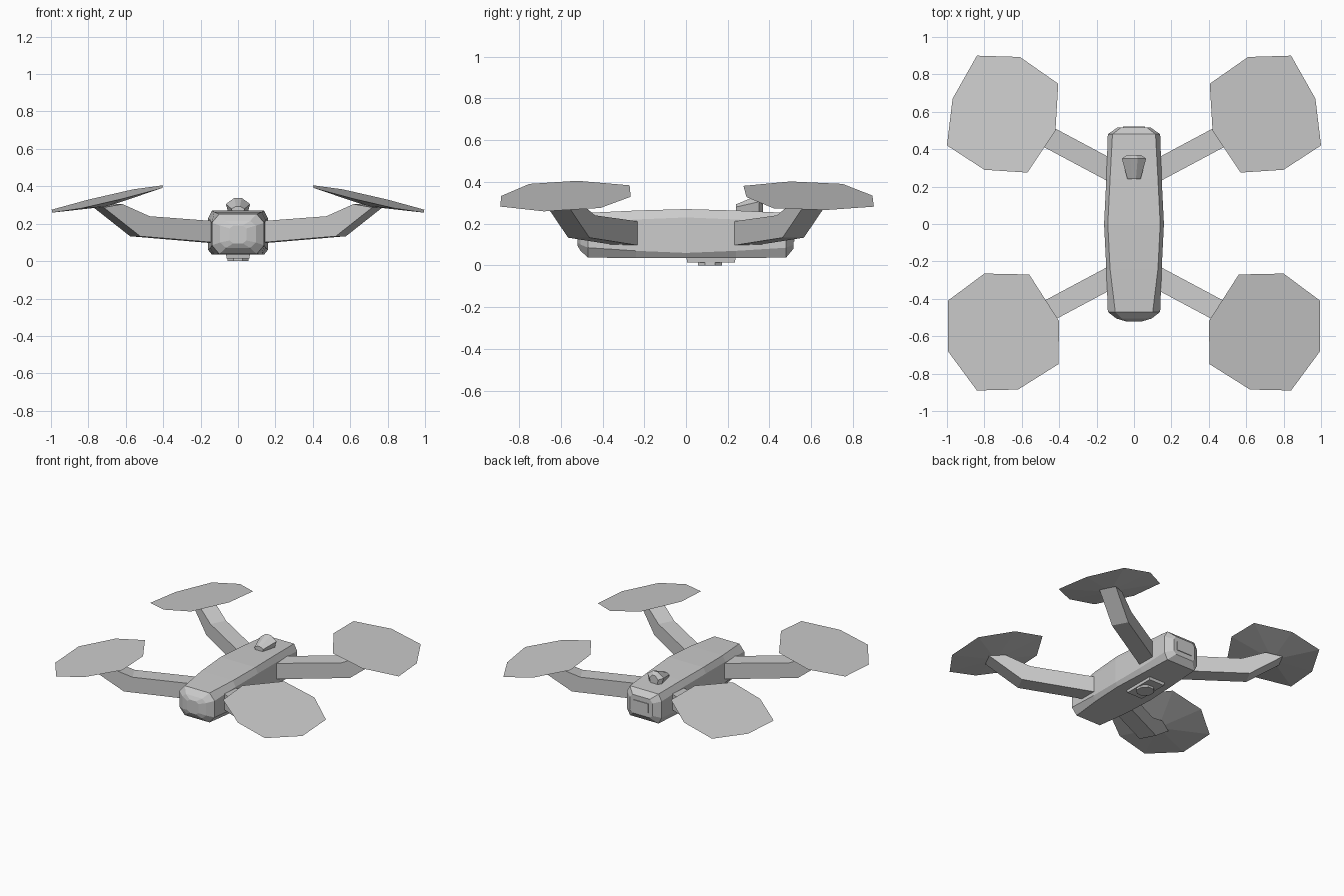
import bpy, bmesh
from math import sin, cos, pi
from mathutils import Vector

if "Cube" in bpy.data.objects:
    bpy.data.objects.remove(bpy.data.objects["Cube"])


def loft(name, rings):
    """Skin equal-length closed rings and cap both ends."""
    bm = bmesh.new()
    rows = [[bm.verts.new(p) for p in ring] for ring in rings]
    n = len(rows[0])
    for a, b in zip(rows, rows[1:]):
        for i in range(n):
            j = (i + 1) % n
            bm.faces.new((a[i], a[j], b[j], b[i]))
    bm.faces.new(rows[0])
    bm.faces.new(rows[-1])
    bmesh.ops.recalc_face_normals(bm, faces=bm.faces)
    mesh = bpy.data.meshes.new(name)
    bm.to_mesh(mesh)
    bm.free()
    obj = bpy.data.objects.new(name, mesh)
    bpy.context.collection.objects.link(obj)
    return obj


def body_ring(y, top_w, side_w, top, shoulder, hip, bottom):
    right = [(top_w, top), (side_w, shoulder), (side_w, hip), (top_w, bottom)]
    left = [(-x, z) for x, z in reversed(right)]
    return [(x, y, z) for x, z in right + left]


# Faceted fuselage, widest at the middle
loft("fuselage", [body_ring(*r) for r in (
    (-0.52, 0.025, 0.045, 0.19, 0.175, 0.11, 0.095),
    (-0.505, 0.065, 0.095, 0.215, 0.19, 0.10, 0.07),
    (-0.47, 0.10, 0.14, 0.252, 0.205, 0.085, 0.038),
    (-0.24, 0.128, 0.148, 0.263, 0.22, 0.07, 0.035),
    (0.0, 0.14, 0.16, 0.27, 0.23, 0.06, 0.035),
    (0.24, 0.128, 0.148, 0.263, 0.22, 0.07, 0.035),
    (0.48, 0.115, 0.14, 0.252, 0.205, 0.085, 0.038),
    (0.515, 0.07, 0.09, 0.215, 0.19, 0.10, 0.08))])

# Small panel on the rear end
loft("rear_panel", [[(x, y, z) for x, z in
     ((-0.06, 0.115), (0.06, 0.115), (0.06, 0.18), (-0.06, 0.18))] for y in (0.50, 0.52)])

# House-shaped pod on top
def pod_ring(y, w, eave, ridge):
    return [(-w * 0.75, y, 0.25), (w * 0.75, y, 0.25), (w, y, eave),
            (w * 0.3, y, ridge), (-w * 0.3, y, ridge), (-w, y, eave)]

loft("top_pod", [pod_ring(0.24, 0.035, 0.28, 0.293),
                 pod_ring(0.35, 0.065, 0.305, 0.338),
                 pod_ring(0.37, 0.035, 0.29, 0.315)])

# Belly plate and sensor disc
loft("belly_plate", [[(x * s, 0.12 + y * s, z) for x, y in
     ((-0.065, -0.12), (0.065, -0.12), (0.065, 0.12), (-0.065, 0.12))]
     for z, s in ((0.015, 0.95), (0.05, 1.0))])
loft("belly_sensor", [[(0.06 * cos(pi / 8 + k * pi / 4), 0.115 + 0.063 * sin(pi / 8 + k * pi / 4), z)
     for k in range(8)] for z in (0.0, 0.02)])

# Arms and rotor discs in four corners
along = Vector((0.882, 0.471, 0))
across = Vector((-0.471, 0.882, 0)) * 0.058
arm_path = (((0.10, 0.21), (0.10, 0.095)), ((0.50, 0.24), (0.55, 0.133)),
            ((0.645, 0.305), (0.745, 0.287)))
outlines = {
    "front": ((0.405, 0.75), (0.40, 0.52), (0.56, 0.27), (0.80, 0.265),
              (0.995, 0.41), (0.995, 0.68), (0.84, 0.89), (0.62, 0.885)),
    "rear": ((0.405, 0.75), (0.42, 0.50), (0.57, 0.275), (0.80, 0.29),
             (1.0, 0.42), (0.97, 0.67), (0.84, 0.90), (0.61, 0.893))}


def disc_z(x, y):
    return 0.333 - 0.23 * (x - 0.7) - 0.06 * (y - 0.58)


for end, sy in (("front", -1), ("rear", 1)):
    for side, sx in (("left", -1), ("right", 1)):
        def place(p):
            return (sx * p[0], sy * p[1], p[2])

        # Bent box arm
        rings = []
        for (tx, tz), (bx, bz) in arm_path:
            t = Vector((tx, 0.30 + (tx - 0.15) * along.y / along.x, tz))
            b = Vector((bx, 0.30 + (bx - 0.15) * along.y / along.x, bz))
            rings.append([place(p) for p in (t - across, t + across, b + across, b - across)])
        loft(f"{end}_{side}_arm", rings)

        # Tilted octagonal disc, flat above and shallow cone below
        rim = [(x, y, disc_z(x, y)) for x, y in outlines[end]]
        hub = Vector((0.70, 0.585, 0.292))
        low = [hub.lerp(Vector(p), 0.12) for p in rim]
        loft(f"{end}_{side}_rotor", [[place(p) for p in rim], [place(p) for p in low]])
